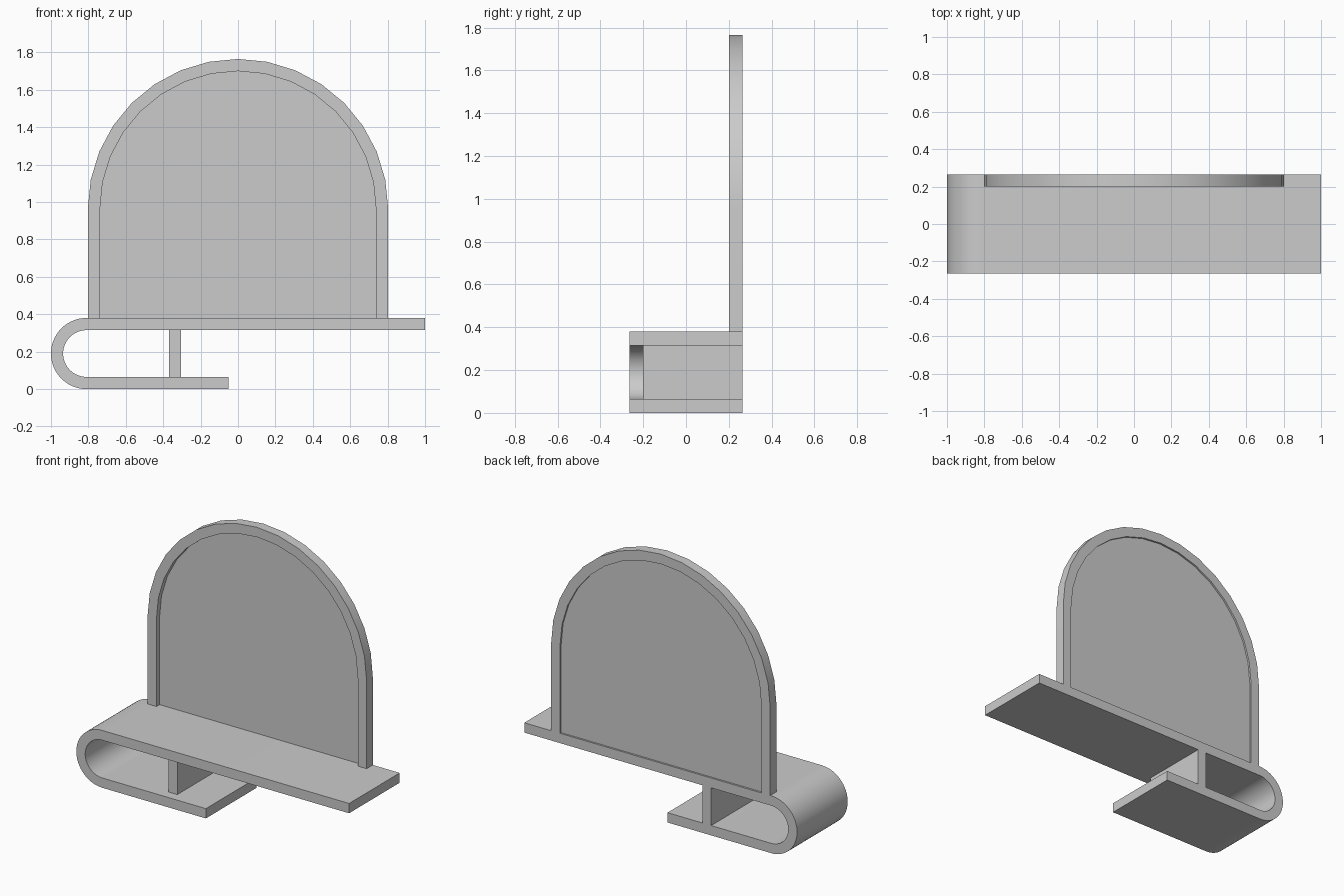
import bpy, bmesh
from math import sin, cos, pi, radians

if "Cube" in bpy.data.objects:
    bpy.data.objects.remove(bpy.data.objects["Cube"])

HALF_DEPTH = 0.265
T = 0.065            # wall thickness of strip, frame and post


def arc(cx, cz, r, a0, a1, n):
    """Points of an arc in the XZ plane, angles in degrees."""
    return [(cx + r * cos(radians(a0 + (a1 - a0) * i / n)),
             cz + r * sin(radians(a0 + (a1 - a0) * i / n))) for i in range(n + 1)]


def extrude(name, profile, y0, y1):
    """Closed XZ profile extruded from y0 to y1."""
    bm = bmesh.new()
    face = bm.faces.new([bm.verts.new((x, y0, z)) for x, z in profile])
    out = bmesh.ops.extrude_face_region(bm, geom=[face], use_keep_orig=True)
    moved = [v for v in out["geom"] if isinstance(v, bmesh.types.BMVert)]
    bmesh.ops.translate(bm, verts=moved, vec=(0, y1 - y0, 0))
    bmesh.ops.recalc_face_normals(bm, faces=bm.faces)
    mesh = bpy.data.meshes.new(name)
    bm.to_mesh(mesh)
    bm.free()
    mesh.shade_smooth()
    mesh.set_sharp_from_angle(angle=radians(30))
    obj = bpy.data.objects.new(name, mesh)
    bpy.context.collection.objects.link(obj)
    return obj


# Folded strip: long top shelf, round bend on the left, short lower leg
top, bend_x = 0.38, -0.81
r = top / 2
extrude("folded_base_strip",
        [(1, top)] + arc(bend_x, r, r, 90, 270, 32) + [(-0.05, 0), (-0.05, T)]
        + arc(bend_x, r, r - T, 270, 90, 32) + [(1, top - T)],
        -HALF_DEPTH, HALF_DEPTH)

# Upright web between shelf and lower leg, set back from the front
extrude("support_web",
        [(-0.37, T), (-0.305, T), (-0.305, top - T), (-0.37, top - T)],
        -0.2, HALF_DEPTH)

# Arched frame and the thin panel inside it
R, arch_z = 0.803, 0.962
outer = [(R, top)] + arc(0, arch_z, R, 0, 180, 16) + [(-R, top)]
inner = [(R - T, top)] + arc(0, arch_z, R - T, 0, 180, 16) + [(T - R, top)]
extrude("arched_frame", outer + inner[::-1], HALF_DEPTH - T, HALF_DEPTH)
extrude("back_panel", inner, 0.233, 0.253)
